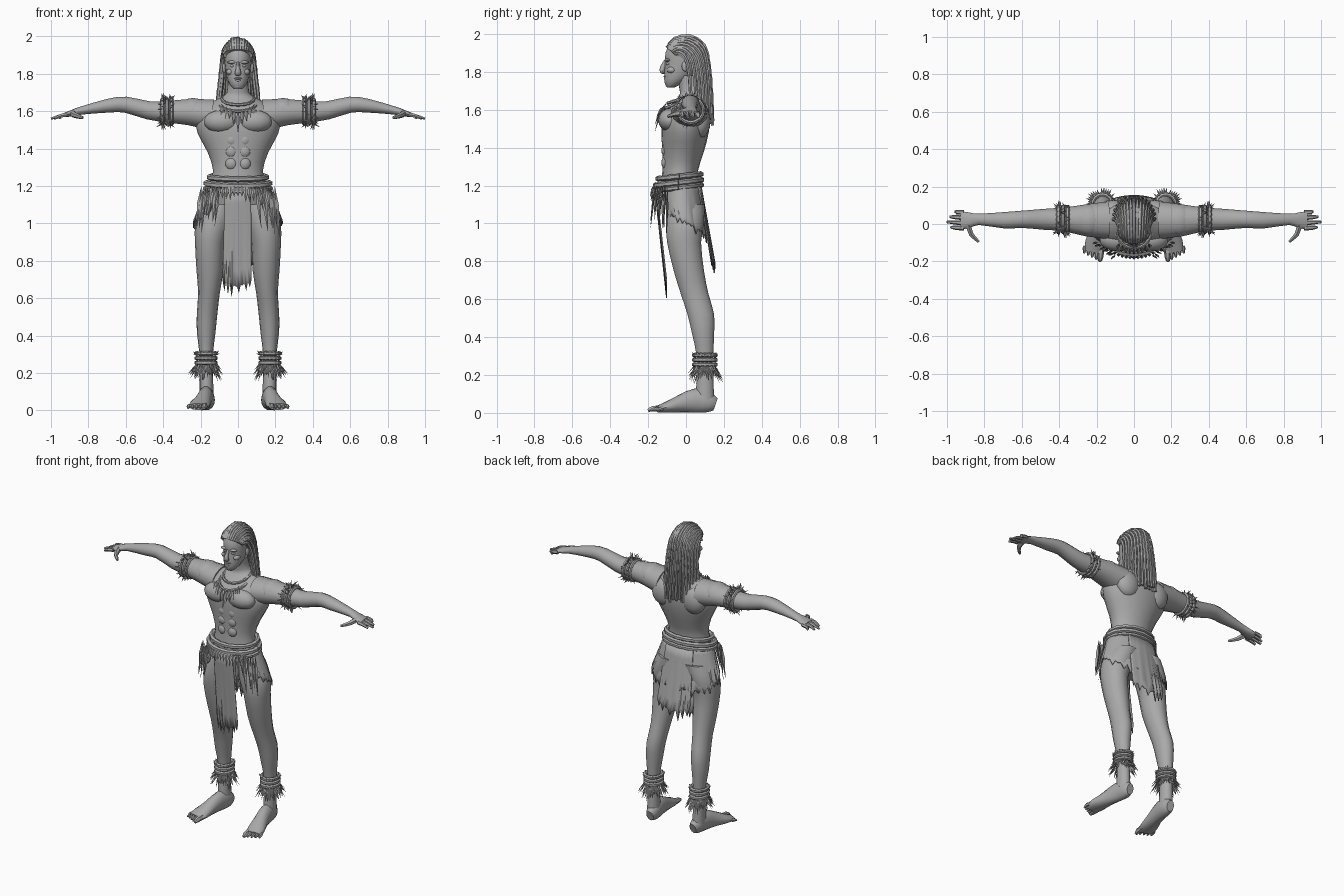
import bpy, bmesh, math, random
from mathutils import Vector, Matrix

random.seed(4)
cube = bpy.data.objects.get("Cube")
if cube:
    bpy.data.objects.remove(cube, do_unlink=True)

X, Y, Z = Vector((1, 0, 0)), Vector((0, 1, 0)), Vector((0, 0, 1))
grey = bpy.data.materials.new("plain_grey")
grey.use_nodes = True
tone = (0.4, 0.4, 0.4, 1)
grey.diffuse_color = tone
grey.node_tree.nodes["Principled BSDF"].inputs["Base Color"].default_value = tone


def finish(bm, name, mirror=False, solid=0, angle=50):
    """Turn a bmesh into a named, shaded object."""
    bmesh.ops.recalc_face_normals(bm, faces=bm.faces)
    mesh = bpy.data.meshes.new(name)
    bm.to_mesh(mesh)
    bm.free()
    mesh.materials.append(grey)
    ob = bpy.data.objects.new(name, mesh)
    bpy.context.collection.objects.link(ob)
    bpy.ops.object.select_all(action="DESELECT")
    ob.select_set(True)
    bpy.context.view_layer.objects.active = ob
    bpy.ops.object.shade_smooth_by_angle(angle=math.radians(angle))
    if solid:
        ob.modifiers.new("thickness", "SOLIDIFY").thickness = solid
    if mirror:
        ob.modifiers.new("mirror", "MIRROR").use_mirror_merge = False
    return ob


def resample(rows, steps):
    """Catmull-Rom interpolation of tuples of any length."""
    out = []
    for i in range(len(rows) - 1):
        a, b, c, d = (rows[max(0, min(len(rows) - 1, i + k))] for k in (-1, 0, 1, 2))
        for s in range(steps):
            t = s / steps
            out.append([q + t / 2 * (r - p + t * (2 * p - 5 * q + 4 * r - w + t * (3 * (q - r) + w - p)))
                        for p, q, r, w in zip(a, b, c, d)])
    return out + [list(rows[-1])]


def tube(bm, rows, ref=X, axis=None, sides=14, steps=2, knots=0):
    """Loft ellipses; each row is x, y, z, radius along ref, other radius."""
    rows = resample(rows, steps)
    pts = [Vector(r[:3]) for r in rows]
    rings = []
    for i, r in enumerate(rows):
        t = axis or (pts[min(i + 1, len(pts) - 1)] - pts[max(i - 1, 0)]).normalized()
        u = (ref - t * ref.dot(t)).normalized()
        v = t.cross(u)
        swell = 1 + knots * (-1) ** i
        ring = []
        for k in range(sides):
            a = math.tau * k / sides
            ring.append(bm.verts.new(pts[i] + swell * (u * r[3] * math.cos(a) + v * r[4] * math.sin(a))))
        rings.append(ring)
    for a, b in zip(rings, rings[1:]):
        for k in range(sides):
            j = (k + 1) % sides
            bm.faces.new((a[k], a[j], b[j], b[k]))
    bm.faces.new(rings[0])
    bm.faces.new(rings[-1])


def blob(bm, centre, size):
    m = Matrix.Translation(centre) @ Matrix.Diagonal((*size, 1))
    bmesh.ops.create_uvsphere(bm, u_segments=14, v_segments=8, radius=1, matrix=m)


def hoop(bm, centre, across, along, rx, ry, r, tilt=0, knots=0.1):
    """Cord ring spanned by two directions."""
    rows = []
    for k in range(33):
        a = math.tau * k / 32
        p = Vector(centre) + across * rx * math.cos(a) + along * ry * math.sin(a) + Z * tilt * math.sin(a)
        rows.append((*p, r, r))
    tube(bm, rows, ref=across.cross(along), sides=6, steps=1, knots=knots)


def blade(bm, base, tip, width, side=X):
    """Slim pointed shard, used for fur, feathers and teeth."""
    base, tip = Vector(base), Vector(tip)
    d = (tip - base).normalized()
    u = (side - d * side.dot(d)).normalized() * width
    v = d.cross(u) * 0.5
    mid = base.lerp(tip, 0.4)
    ring = [bm.verts.new(mid + o) for o in (u, v, -u, -v)]
    for end in (bm.verts.new(base), bm.verts.new(tip)):
        for k in range(4):
            bm.faces.new((ring[k], ring[(k + 1) % 4], end))


def cloth(bm, columns, rows=6):
    """Sheet from (top, bottom) pairs of points."""
    grid = [[bm.verts.new(Vector(a).lerp(Vector(b), k / rows)) for k in range(rows + 1)] for a, b in columns]
    for a, b in zip(grid, grid[1:]):
        for k in range(rows):
            bm.faces.new((a[k], b[k], b[k + 1], a[k + 1]))


# Torso and neck with chest, stomach and back muscles
bm = bmesh.new()
tube(bm, [(0, y, z, rx, ry) for y, z, rx, ry in (
    (0, .98, .08, .08), (0, 1.1, .17, .1), (-.03, 1.2, .155, .1), (-.03, 1.28, .133, .094),
    (-.015, 1.38, .162, .11), (-.005, 1.48, .215, .125), (0, 1.56, .225, .125),
    (.015, 1.62, .19, .1), (.03, 1.67, .1, .07), (.025, 1.7, .06, .058), (.005, 1.78, .055, .055))],
    axis=Z, sides=20)
for s in (1, -1):
    blob(bm, (s * .085, -.085, 1.545), (.1, .062, .062))
    blob(bm, (s * .11, .075, 1.54), (.085, .055, .09))
    for z in (1.32, 1.385, 1.445):
        blob(bm, (s * .035, -.105, z), (.034, .025, .036))
finish(bm, "torso")

# Arms, hands and fingers
bm = bmesh.new()
tube(bm, [(.14, .02, 1.58, .1, .085), (.26, .02, 1.595, .085, .072), (.37, .025, 1.597, .064, .06),
          (.48, .025, 1.605, .056, .05), (.6, .025, 1.635, .046, .044), (.69, .02, 1.63, .044, .038),
          (.83, .025, 1.605, .03, .023), (.88, .02, 1.592, .042, .018), (.925, .02, 1.58, .048, .013)], ref=Y)
blob(bm, (.24, .02, 1.605), (.085, .085, .066))
finish(bm, "arm", mirror=True)
bm = bmesh.new()
for k, length in enumerate((.95, .985, 1, .98)):
    y = .062 - k * .028
    tube(bm, [(.91, y, 1.582, .013, .012), (.95, y + .002, 1.575, .012, .011),
              (length, y + .005, 1.56, .007, .006)], ref=Y, sides=6)
tube(bm, [(.885, -.005, 1.588, .02, .016), (.87, -.055, 1.578, .015, .014),
          (.83, -.095, 1.565, .008, .008)], ref=Z, sides=6)
finish(bm, "fingers", mirror=True)

# Legs, feet and toes
bm = bmesh.new()
tube(bm, [(.09, 0, 1.1, .09, .1), (.13, -.005, 1, .097, .102), (.15, -.01, .9, .08, .092),
          (.15, .015, .75, .072, .082), (.155, .045, .63, .058, .075), (.165, .078, .52, .055, .072),
          (.17, .09, .42, .05, .06), (.17, .1, .3, .036, .045), (.17, .1, .2, .036, .045),
          (.168, .1, .07, .038, .05)], axis=Z)
finish(bm, "leg", mirror=True)
bm = bmesh.new()
tube(bm, [(.16, .155, .045, .025, .035), (.163, .12, .055, .04, .054), (.172, .05, .065, .041, .065),
          (.188, -.03, .048, .046, .047), (.205, -.1, .03, .056, .03), (.215, -.15, .02, .05, .018)])
for k in range(5):
    x, tip = .175 + k * .021, -.2 + k * .011
    r = .017 if k == 0 else .011
    tube(bm, [(x, -.12, .024, r, r), (x + .005, tip + .025, .022, r, r), (x + .007, tip, .012, r / 2, r / 2)], sides=6)
finish(bm, "foot", mirror=True)

# Head and face
bm = bmesh.new()
tube(bm, [(0, y, z, rx, ry) for y, z, rx, ry in (
    (-.08, 1.718, .022, .02), (-.062, 1.745, .046, .052), (-.035, 1.79, .062, .08),
    (-.015, 1.85, .071, .096), (-.01, 1.9, .074, .1), (0, 1.95, .062, .085), (0, 1.985, .03, .045))],
    axis=Z, sides=18)
tube(bm, [(0, -.105, 1.86, .009, .01), (0, -.122, 1.825, .012, .014), (0, -.125, 1.803, .018, .014),
          (0, -.112, 1.795, .013, .008)], sides=8)
blob(bm, (0, -.108, 1.775), (.024, .011, .006))
blob(bm, (0, -.105, 1.764), (.021, .012, .007))
blob(bm, (0, -.09, 1.735), (.022, .02, .016))
for s in (1, -1):
    blob(bm, (s * .03, -.097, 1.862), (.028, .016, .009))
    blob(bm, (s * .03, -.094, 1.842), (.014, .012, .008))
    blob(bm, (s * .042, -.075, 1.81), (.022, .026, .018))
    blob(bm, (s * .074, -.005, 1.83), (.01, .018, .028))
finish(bm, "head")

# Braided hair: strands blend from a middle path to a temple path
bm = bmesh.new()
blob(bm, (0, .02, 1.89), (.078, .092, .098))
middle = ((0, -.098, 1.925), (0, -.06, 1.972), (0, .02, 1.985), (0, .095, 1.935),
          (0, .122, 1.83), (0, .135, 1.68), (0, .142, 1.53))
temple = ((.066, -.06, 1.9), (.076, -.035, 1.9), (.082, -.01, 1.88), (.09, .01, 1.83),
          (.098, .02, 1.76), (.108, .025, 1.68), (.115, .035, 1.59))
for layer, count in enumerate((17, 12)):
    for k in range(count):
        t = 2 * k / (count - 1) - 1
        drop = random.uniform(-.025, .02)
        rows = []
        for i, (m, e) in enumerate(zip(middle, temple)):
            w = t * t
            side = math.sin(abs(t) * math.pi / 2) * math.copysign(e[0], t)
            p = Vector((side, m[1] + (e[1] - m[1]) * w, m[2] + (e[2] - m[2]) * w))
            p -= Vector((p.x * .12, (p.y - .02) * .15, .01)) * layer
            p.z += drop * i / 6
            r = .0125 - .0006 * i
            rows.append((*p, r, r))
        tube(bm, rows, sides=6, steps=4, knots=.1)
finish(bm, "braids")

# Necklaces with hanging teeth
bm = bmesh.new()
hoop(bm, (0, -.005, 1.665), X, Y, .085, .09, .009, tilt=.03)
hoop(bm, (0, -.015, 1.645), X, Y, .1, .115, .009, tilt=.045)
for k in range(-4, 5):
    x = k * .02
    y = -.13 + x * x * 4
    drop = .12 if k == 0 else random.uniform(.045, .08)
    blade(bm, (x, y, 1.61 + x * x * 4), (x * 1.15, y - .035, 1.6 - drop + x * x * 4), .011)
finish(bm, "necklaces", angle=30)

# Arm bands with fur
bm = bmesh.new()
for x in (.355, .38, .405):
    hoop(bm, (x, .025, 1.597), Y, Z, .067, .064, .011)
for k in range(70):
    a = math.tau * k / 70
    out = Vector((0, math.cos(a), math.sin(a)))
    base = Vector((random.choice((.365, .4)), .025, 1.597)) + out * .062
    blade(bm, base, base + out * random.uniform(.02, .045) + X * random.uniform(-.03, .04), .005)
finish(bm, "arm_bands", mirror=True, angle=30)

# Ankle bands with fur
bm = bmesh.new()
for z in (.305, .28, .255):
    hoop(bm, (.17, .1, z), X, Y, .05, .056, .012)
for k in range(90):
    a = math.tau * k / 45
    out = Vector((math.cos(a), math.sin(a), 0))
    base = Vector((.17, .1, random.uniform(.235, .265))) + out * .045
    blade(bm, base, base + out * random.uniform(.02, .055) - Z * random.uniform(.04, .085), .007, side=Z.cross(out))
for k in range(24):
    a = math.tau * k / 24
    out = Vector((math.cos(a), math.sin(a), 0))
    base = Vector((.17, .1, .3)) + out * .052
    blade(bm, base, base + out * .018 + Z * random.uniform(0, .02), .005, side=Z)
finish(bm, "ankle_bands", mirror=True, angle=30)

# Belt cords with teeth and tassels
bm = bmesh.new()
hoop(bm, (0, -.035, 1.248), X, Y, .152, .112, .015, tilt=.012)
hoop(bm, (0, -.04, 1.215), X, Y, .168, .12, .016, tilt=.015)
hoop(bm, (0, -.04, 1.188), X, Y, .172, .122, .013, tilt=.015)
for k in range(-7, 8):
    x = k * .02
    y = -.17 + x * x * 2.4
    blade(bm, (x, y, 1.205), (x * 1.05, y - .02, random.uniform(1.11, 1.15)), .012)
for s in (1, -1):
    for k in range(9):
        x = .1 + k * .012
        y = -.165 + (x - .1) * .7
        tip = (s * (x + .025), y - random.uniform(0, .035), random.uniform(.92, 1.07))
        blade(bm, (s * x, y, 1.2), tip, random.uniform(.008, .016))
finish(bm, "belt", angle=30)

# Ragged hip wrap, open at the front
bm = bmesh.new()
columns = []
for k in range(49):
    a = math.radians(-52 + 284 * k / 48)
    c, s = math.cos(a), math.sin(a)
    low = 1.01 - .07 * s - random.uniform(0, .06) * (k % 2)
    columns.append(((.168 * c, -.03 + .108 * s, 1.21), (.24 * c, .002 + .125 * s, low)))
cloth(bm, columns)
finish(bm, "hip_wrap", solid=.006)

# Long ragged front and back panels
bm = bmesh.new()
front, back = [], []
for k in range(17):
    t = k / 8 - 1
    jag = random.uniform(0, .07) * (k % 2)
    front.append(((t * .07, -.17 + t * t * .008, 1.2), (t * .078 - .005, -.105, .7 - .04 * (1 - abs(t)) - jag)))
    back.append(((t * .1, .082 - t * t * .015, 1.2), (t * .12, .155 - t * t * .02, .84 - .05 * (1 - abs(t)) - jag)))
cloth(bm, front)
cloth(bm, back)
finish(bm, "loincloth", solid=.006)
